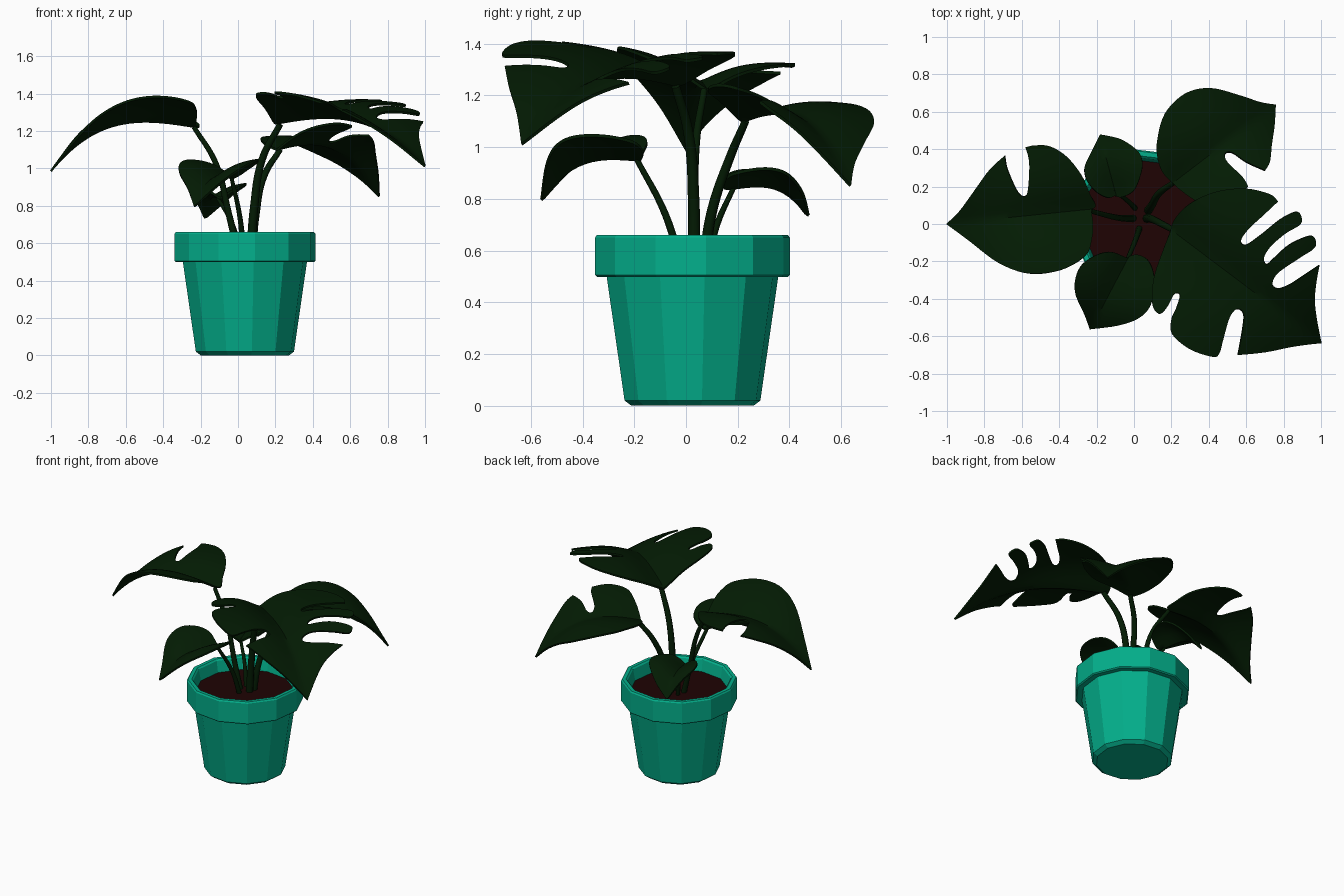
import bpy, bmesh, math
from mathutils import Vector, geometry

if "Cube" in bpy.data.objects:
    bpy.data.objects.remove(bpy.data.objects["Cube"])

def material(name, rgb):
    m = bpy.data.materials.new(name)
    m.diffuse_color = (*rgb, 1)
    m.use_nodes = True
    m.node_tree.nodes["Principled BSDF"].inputs["Base Color"].default_value = m.diffuse_color
    return m

GREEN = material("dark leaf green", (0.001, 0.011, 0.001))
TEAL = material("teal pot", (0.001, 0.43, 0.26))
SOIL = material("red brown soil", (0.013, 0.001, 0.001))
CX, CY = 0.037, 0.025

def add_object(name, data, mat):
    ob = bpy.data.objects.new(name, data)
    data.materials.append(mat)
    bpy.context.collection.objects.link(ob)
    bpy.ops.object.select_all(action='DESELECT')
    ob.select_set(True)
    bpy.context.view_layer.objects.active = ob
    return ob

def lathe(name, profile, mat, sides=12, phase=math.radians(8)):
    """Flat-sided turned shape; the first and last rings are capped."""
    bm = bmesh.new()
    rings = [[bm.verts.new((CX + r * math.cos(phase + i * math.tau / sides),
                            CY + r * math.sin(phase + i * math.tau / sides), z))
              for i in range(sides)] for r, z in profile]
    for a, b in zip(rings, rings[1:]):
        for i in range(sides):
            j = (i + 1) % sides
            bm.faces.new((a[i], a[j], b[j], b[i]))
    bm.faces.new(rings[0][::-1])
    bm.faces.new(rings[-1])
    me = bpy.data.meshes.new(name)
    bm.to_mesh(me)
    bm.free()
    return add_object(name, me, mat)

def spline(pts, steps=5):
    """Open Catmull-Rom curve, last point left out."""
    p = [Vector(q) for q in pts]
    p = [p[0]] + p + [p[-1]]
    out = []
    for a, b, c, d in zip(p, p[1:], p[2:], p[3:]):
        for k in range(steps):
            u = k / steps
            out.append(0.5 * (2 * b + (c - a) * u + (2 * a - 5 * b + 4 * c - d) * u * u
                              + (3 * b - a - 3 * c + d) * u ** 3))
    return out

def rib_height(h, t):
    """Cubic through four evenly spaced heights."""
    t = 3 * min(max(t, 0), 1)
    z = 0
    for i in range(4):
        w = 1
        for j in range(4):
            if j != i:
                w *= (t - j) / (i - j)
        z += w * h[i]
    return z

def leaf(name, base, tip, heights, rise, soft, tilt, arcs):
    """Outline arcs meet at sharp corners; blade is folded up along its midrib."""
    base, tip = Vector(base), Vector(tip)
    length = (tip - base).length
    d = (tip - base) / length
    n = Vector((-d.y, d.x))
    outline = []
    for k, arc in enumerate(arcs):
        outline += spline(arc + [arcs[(k + 1) % len(arcs)][0]])
    count = len(outline)
    edges = [(i, (i + 1) % count) for i in range(count)]
    step = 0.03
    pts = outline + [base + d * (i * step) + n * (j * step)
                     for i in range(-12, 40) for j in range(-20, 21)]
    verts, _, faces = geometry.delaunay_2d_cdt(pts, edges, [], 1, 1e-4)[:3]
    used = sorted({i for f in faces for i in f})
    index = {v: k for k, v in enumerate(used)}
    co = []
    for i in used:
        v = verts[i]
        s, t = (v - base).dot(n), (v - base).dot(d) / length
        fade = 1 - 0.6 * min(max(t, 0), 1) ** 2
        fold = 1 - math.exp(-(abs(s) / soft) ** 1.3)
        co.append((v.x, v.y, rib_height(heights, t) + rise * fade * fold + tilt * s))
    me = bpy.data.meshes.new(name)
    me.from_pydata(co, [], [[index[i] for i in f] for f in faces])
    ob = add_object(name, me, GREEN)
    mod = ob.modifiers.new("thickness", 'SOLIDIFY')
    mod.thickness, mod.offset = 0.012, 0
    bpy.ops.object.modifier_apply(modifier=mod.name)
    bpy.ops.object.shade_smooth_by_angle(angle=math.radians(40))

def stem(name, pts, radius):
    cu = bpy.data.curves.new(name, 'CURVE')
    cu.dimensions = '3D'
    cu.bevel_depth, cu.bevel_resolution, cu.resolution_u = radius, 2, 8
    cu.use_fill_caps = True
    sp = cu.splines.new('BEZIER')
    sp.bezier_points.add(len(pts) - 1)
    for k, (b, p) in enumerate(zip(sp.bezier_points, pts)):
        b.co = p
        b.radius = 1.15 - 0.4 * k / (len(pts) - 1)
        b.handle_left_type = b.handle_right_type = 'AUTO'
    add_object(name, cu, GREEN)
    bpy.ops.object.convert(target='MESH')
    bpy.ops.object.shade_smooth_by_angle(angle=math.radians(50))

# Pot with rim, and soil
lathe("pot", [(.238, 0), (.265, .02), (.335, .5), (.372, .498), (.38, .505), (.38, .65),
              (.373, .66), (.348, .66), (.338, .65), (.318, .55)], TEAL)
lathe("soil", [(.318, .555), (.322, .572)], SOIL)

# Left leaf, one notch
leaf("left_leaf", (-.22, .08), (-1, 0), (1.22, 1.25, 1.20, .985), .115, .14, .1, [
    [(-1, 0), (-.93, .07), (-.85, .18), (-.77, .29)],
    [(-.69, .365), (-.675, .29), (-.62, .17), (-.58, .15), (-.565, .2), (-.56, .33)],
    [(-.58, .41), (-.53, .42), (-.45, .415), (-.36, .36), (-.28, .26), (-.235, .16), (-.205, .1)],
    [(-.23, .08), (-.22, .0), (-.225, -.08), (-.26, -.17), (-.39, -.245), (-.56, -.265),
     (-.72, -.21), (-.88, -.09)]])

# Large front right leaf with fingers
leaf("front_right_leaf", (.21, -.04), (1, -.635), (1.24, 1.27, 1.215, 1.01), .125, .16, -.05, [
    [(1, -.635), (.975, -.5), (.965, -.4), (.975, -.3)],
    [(.99, -.22), (.9, -.28), (.83, -.325), (.77, -.345), (.74, -.32), (.77, -.26), (.885, -.18),
     (.965, -.125), (.965, -.075), (.93, -.065), (.83, -.11), (.75, -.18), (.71, -.215),
     (.695, -.18), (.73, -.12), (.81, -.05), (.89, .0), (.89, .05), (.86, .065), (.78, .025),
     (.68, -.055), (.6, -.11), (.572, -.09), (.61, -.03), (.69, .045)],
    [(.77, .12), (.725, .16), (.59, .19), (.43, .17), (.3, .11), (.22, .03)],
    [(.19, -.05), (.155, -.14), (.11, -.27), (.095, -.38), (.105, -.45), (.14, -.48),
     (.18, -.44), (.215, -.375), (.245, -.38), (.225, -.45), (.2, -.51), (.205, -.59),
     (.3, -.67), (.42, -.71), (.455, -.69), (.475, -.62), (.51, -.5), (.55, -.455),
     (.585, -.48), (.58, -.56)],
    [(.555, -.70), (.7, -.685), (.85, -.655)]])

# Back right leaf, one notch
leaf("back_right_leaf", (.21, .22), (.755, .635), (1.10, 1.13, 1.07, .85), .085, .13, -.13, [
    [(.755, .635), (.67, .65), (.565, .685), (.405, .725), (.27, .695), (.165, .59),
     (.125, .45), (.125, .36), (.15, .28)],
    [(.2, .225), (.25, .18), (.32, .13), (.41, .085), (.52, .12)],
    [(.61, .2), (.58, .25), (.5, .33), (.487, .375), (.525, .38), (.6, .33)],
    [(.70, .285), (.725, .33), (.735, .42), (.75, .53)]])

# Small back leaf
leaf("small_back_leaf", (-.10, .17), (-.18, .47), (.84, .85, .83, .735), .075, .08, 0, [
    [(-.18, .475), (-.23, .38), (-.265, .3), (-.25, .23), (-.2, .17), (-.14, .14)],
    [(-.105, .15), (-.06, .145), (.0, .18), (.035, .26), (.045, .33), (.02, .39), (-.07, .45)]])

# Small front leaf
leaf("small_front_leaf", (-.03, -.18), (-.23, -.56), (.95, .955, .92, .795), .1, .1, 0, [
    [(-.235, -.56), (-.265, -.48), (-.31, -.38), (-.315, -.3), (-.28, -.22), (-.2, -.165),
     (-.12, -.15)],
    [(-.04, -.18), (.02, -.165), (.08, -.2), (.11, -.3), (.09, -.43), (.03, -.5), (-.08, -.54)]])

# Stems
stem("left_stem", [(0, .03, .55), (-.05, .03, .76), (-.12, .04, 1.03), (-.235, .07, 1.22)], .017)
stem("front_right_stem", [(.07, .03, .55), (.085, .03, .78), (.13, .01, 1.05),
                          (.225, -.04, 1.235)], .022)
stem("back_right_stem", [(.075, .07, .55), (.095, .1, .75), (.14, .17, .96), (.225, .23, 1.1)], .02)
stem("small_back_stem", [(.01, .08, .55), (-.03, .12, .70), (-.11, .185, .845)], .013)
stem("small_front_stem", [(.03, -.02, .55), (.01, -.08, .74), (-.035, -.19, .952)], .015)
